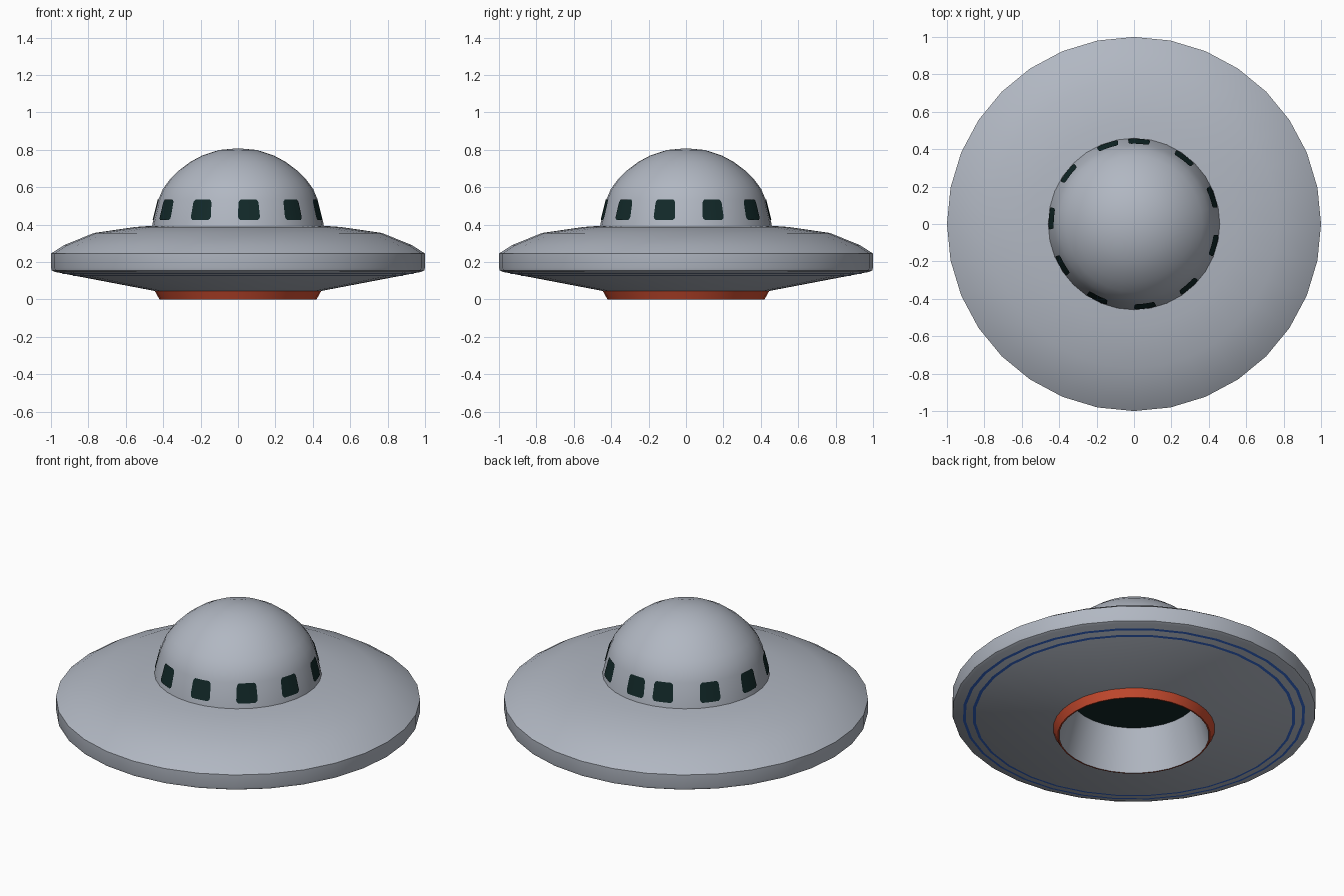
import bpy, bmesh, math

if "Cube" in bpy.data.objects:
    bpy.data.objects.remove(bpy.data.objects["Cube"])

def material(name, rgb):
    m = bpy.data.materials.new(name)
    m.diffuse_color = (*rgb, 1)
    m.use_nodes = True
    m.node_tree.nodes["Principled BSDF"].inputs["Base Color"].default_value = m.diffuse_color
    return m

GREY = material("hull grey", (0.44, 0.475, 0.54))
RED = material("vent red", (0.62, 0.075, 0.03))
BLUE = material("stripe blue", (0.04, 0.15, 0.65))
DARK = material("window dark green", (0.006, 0.022, 0.022))

def finish(name, bm, mat, angle=28):
    me = bpy.data.meshes.new(name)
    bm.to_mesh(me)
    bm.free()
    me.materials.append(mat)
    ob = bpy.data.objects.new(name, me)
    bpy.context.collection.objects.link(ob)
    bpy.ops.object.select_all(action='DESELECT')
    ob.select_set(True)
    bpy.context.view_layer.objects.active = ob
    bpy.ops.object.shade_smooth_by_angle(angle=math.radians(angle))
    return ob

def lathe(name, profile, mat, angle=28, n=32):
    """Revolve (radius, z) points around z; order them bottom to top on the outside."""
    bm = bmesh.new()
    rings = []
    for r, z in profile:
        if r == 0:
            rings.append([bm.verts.new((0, 0, z))] * n)
        else:
            rings.append([bm.verts.new((r * math.cos(2 * math.pi * i / n),
                                        r * math.sin(2 * math.pi * i / n), z)) for i in range(n)])
    for a, b in zip(rings, rings[1:]):
        for i in range(n):
            j = (i + 1) % n
            bm.faces.new(list(dict.fromkeys((a[i], a[j], b[j], b[i]))))
    return finish(name, bm, mat, angle)

# Saucer body, underside to top
def under(r):
    return 0.045 + (r - 0.445) * (0.147 - 0.045) / (0.98 - 0.445)

lathe("saucer_body", [(0.445, 0.045), (0.98, 0.147), (0.996, 0.155), (1.0, 0.17), (1.0, 0.245),
                      (0.93, 0.29), (0.77, 0.355), (0.55, 0.387), (0.44, 0.395)], GREY)

# Dome
DOME = [(0.46, 0.385), (0.457, 0.405), (0.425, 0.535), (0.402, 0.59), (0.365, 0.64), (0.315, 0.69),
        (0.255, 0.735), (0.19, 0.77), (0.1, 0.799), (0, 0.808)]
lathe("dome", DOME, GREY, 40)

# Red vent ring, inner shaft and its dark ceiling
lathe("vent_ring", [(0.412, 0.0), (0.42, 0.0), (0.445, 0.045)], RED)
lathe("inner_shaft", [(0.35, 0.25), (0.412, 0.0)], GREY)
lathe("shaft_ceiling", [(0, 0.25), (0.35, 0.25)][::-1], DARK).data.flip_normals()

# Blue rings painted on the underside
for label, r in (("outer", 0.934), ("inner", 0.88)):
    a, b = r - 0.008, r + 0.008
    lathe(label + "_stripe", [(a, under(a) - 0.002), (b, under(b) - 0.002)], BLUE)

# Windows: rounded plates following the dome, evenly stepped with one short gap
def dome_radius(z):
    for (r0, z0), (r1, z1) in zip(DOME, DOME[1:]):
        if z0 <= z <= z1:
            return r0 + (r1 - r0) * (z - z0) / (z1 - z0)

bm = bmesh.new()
LEVELS = [(0.424, 0.78), (0.432, 0.94), (0.442, 1.0), (0.516, 0.95), (0.526, 0.89), (0.534, 0.74)]
for k in range(11):
    mid = math.radians(108.5 + 33.8 * k)
    rows = []
    for z, w in LEVELS:
        r = dome_radius(z) + 0.004
        row = []
        for s in (-1, -0.5, 0, 0.5, 1):
            t = mid + s * w * 0.058 / 0.44
            row.append(bm.verts.new((r * math.cos(t), r * math.sin(t), z)))
        rows.append(row)
    for a, b in zip(rows, rows[1:]):
        for i in range(4):
            bm.faces.new((a[i], a[i + 1], b[i + 1], b[i]))
finish("windows", bm, DARK)
